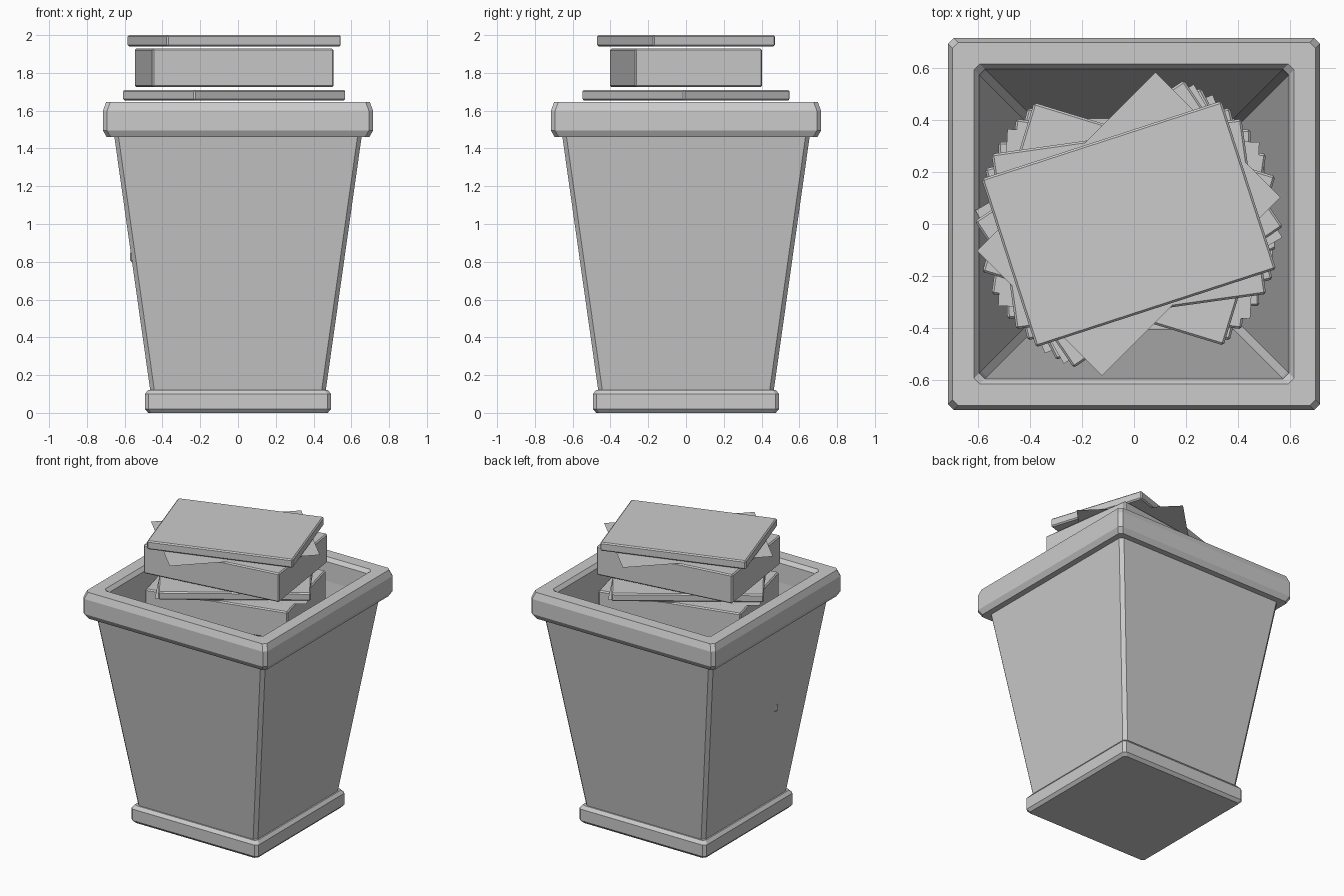
import bpy, bmesh, math

if "Cube" in bpy.data.objects:
    bpy.data.objects.remove(bpy.data.objects["Cube"])


def finish(bm, name):
    bmesh.ops.recalc_face_normals(bm, faces=bm.faces)
    me = bpy.data.meshes.new(name)
    bm.to_mesh(me)
    bm.free()
    ob = bpy.data.objects.new(name, me)
    bpy.context.collection.objects.link(ob)
    return ob


def ring_loft(name, profile, chamfer, closed=False):
    """Loft chamfered squares through (half width, z) points."""
    bm = bmesh.new()
    rings = []
    for h, z in profile:
        k = h - chamfer
        pts = [(k, -h), (h, -k), (h, k), (k, h), (-k, h), (-h, k), (-h, -k), (-k, -h)]
        rings.append([bm.verts.new((x, y, z)) for x, y in pts])
    pairs = list(zip(rings, rings[1:]))
    if closed:
        pairs.append((rings[-1], rings[0]))
    else:
        bm.faces.new(rings[0])
        bm.faces.new(rings[-1])
    for a, b in pairs:
        for i in range(8):
            j = (i + 1) % 8
            bm.faces.new((a[i], a[j], b[j], b[i]))
    return finish(bm, name)


LENGTH, WIDTH, OFFSET = 0.97, 0.68, -0.02


def book(name, z0, z1, angle):
    bm = bmesh.new()
    bmesh.ops.create_cube(bm, size=1)
    bmesh.ops.scale(bm, vec=(LENGTH, WIDTH, z1 - z0), verts=bm.verts)
    bmesh.ops.bevel(bm, geom=bm.edges[:], offset=0.008, segments=1, affect='EDGES')
    ob = finish(bm, name)
    ob.location = (OFFSET, 0, (z0 + z1) / 2)
    ob.rotation_euler.z = math.radians(angle)


def sheet(name, z, angle):
    bm = bmesh.new()
    bmesh.ops.create_grid(bm, x_segments=1, y_segments=1, size=0.5)
    bmesh.ops.scale(bm, vec=(LENGTH, WIDTH, 1), verts=bm.verts)
    ob = finish(bm, name)
    ob.location = (OFFSET, 0, z)
    ob.rotation_euler.z = math.radians(angle)


# Base plinth
ring_loft("base", [(0.475, 0), (0.493, 0.02), (0.493, 0.10), (0.475, 0.122)], 0.018)

# Tapered hollow body with floor inside
ring_loft("body", [(0.462, 0.10), (0.66, 1.50), (0.59, 1.50), (0.405, 0.14)], 0.022)

# Bevelled rim
ring_loft("rim", [(0.60, 1.46), (0.695, 1.46), (0.715, 1.495), (0.715, 1.60), (0.698, 1.645),
                  (0.615, 1.645), (0.595, 1.62), (0.588, 1.48)], 0.022, closed=True)

# Stack: thin and thick books alternate, with a loose sheet in the gaps
thin_angles = [18, 34, -17, 27, -14]
thick_angles = [8, 14, -8, 3]
sheet_angles = [45, 30, -3, 22]
STEP = 0.285
for i, a in enumerate(thin_angles):
    z = 1.94 - i * STEP
    book(f"thin_book_{i + 1}", z, z + 0.06 if i == 0 else z + 0.055, a)
for i, a in enumerate(thick_angles):
    z = 1.725 - i * STEP
    book(f"thick_book_{i + 1}", z, z + 0.203, a)
    sheet(f"loose_sheet_{i + 1}", z + 0.208, sheet_angles[i])
